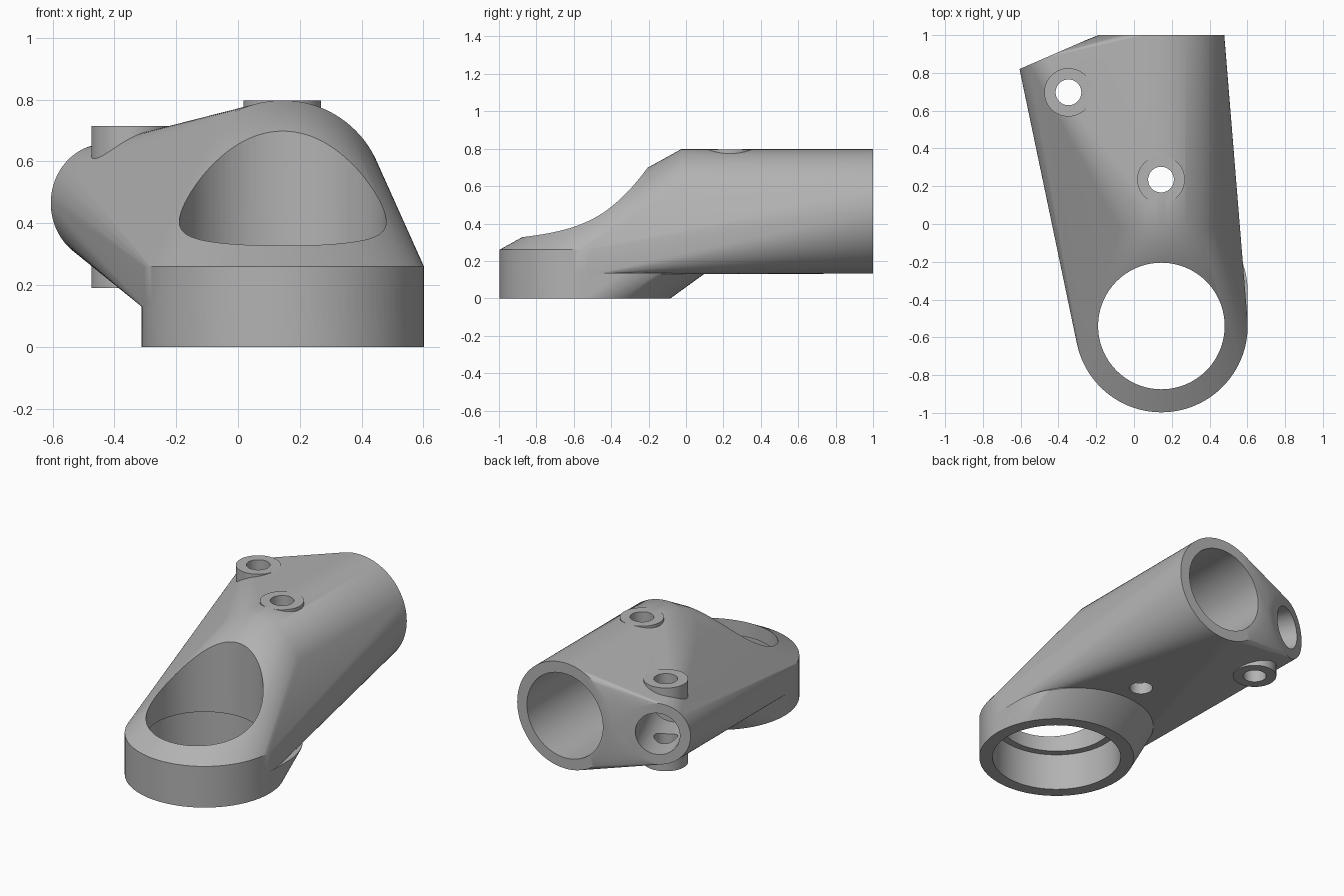
import bpy, bmesh, math
from mathutils import Vector, Matrix

cube = bpy.data.objects.get("Cube")
if cube:
    bpy.data.objects.remove(cube, do_unlink=True)

SIDES = 96
Z = Vector((0, 0, 1))
Y = Vector((0, 1, 0))
ring = Vector((0.145, -0.54, 0))      # clamp ring axis
tube = Vector((0.145, 1.0, 0.465))    # rear centre of the main socket
tilt = math.radians(23.5)
side_axis = Vector((-math.sin(tilt), math.cos(tilt), 0))
side = Vector((-0.43, 0.897, 0.465))  # rear centre of the small socket
side_boss = Vector((-0.347, 0.697, 0))
top_boss = Vector((0.143, 0.235, 0))


def circle(centre, axis, radius):
    """Points of a circle around an axis."""
    rot = axis.to_track_quat('Z', 'Y').to_matrix()
    steps = [2 * math.pi * i / SIDES for i in range(SIDES)]
    return [centre + rot @ Vector((math.cos(a), math.sin(a), 0)) * radius for a in steps]


def hull(name, points):
    """Convex solid wrapped around points."""
    bm = bmesh.new()
    for p in points:
        bm.verts.new(p)
    bmesh.ops.remove_doubles(bm, verts=bm.verts, dist=1e-5)
    bmesh.ops.convex_hull(bm, input=bm.verts)
    loose = [v for v in bm.verts if not v.link_faces]
    bmesh.ops.delete(bm, geom=loose, context='VERTS')
    bmesh.ops.recalc_face_normals(bm, faces=bm.faces)
    mesh = bpy.data.meshes.new(name)
    bm.to_mesh(mesh)
    bm.free()
    obj = bpy.data.objects.new(name, mesh)
    bpy.context.collection.objects.link(obj)
    return obj


def rod(name, start, end, radius):
    axis = (end - start).normalized()
    return hull(name, circle(start, axis, radius) + circle(end, axis, radius))


def combine(target, tool, operation):
    """Apply a boolean and discard the tool."""
    mod = target.modifiers.new(tool.name, 'BOOLEAN')
    mod.operation = operation
    mod.solver = 'EXACT'
    mod.object = tool
    bpy.context.view_layer.objects.active = target
    bpy.ops.object.modifier_apply(modifier=mod.name)
    bpy.data.objects.remove(tool, do_unlink=True)


# Body wrapped around the ring, main socket and tilted small socket
body = hull("bracket_body",
            circle(ring + Z * 0.13, Z, 0.457) + circle(ring + Z * 0.26, Z, 0.457)
            + circle(tube, Y, 0.333) + circle(tube - Y * 1.025, Y, 0.333)
            + circle(side, side_axis, 0.192) + circle(side - side_axis * 0.35, side_axis, 0.192))

# Ring foot with a sloping back
shift = ring + Y * 0.18
foot = hull("ring_foot", circle(ring, Z, 0.457) + circle(ring + Z * 0.135, Z, 0.457)
            + circle(shift + Z * 0.13, Z, 0.457) + circle(shift + Z * 0.135, Z, 0.457))
combine(body, foot, 'UNION')

# Screw bosses
combine(body, rod("side_boss", side_boss + Z * 0.19, side_boss + Z * 0.715, 0.128), 'UNION')
combine(body, rod("top_boss", top_boss + Z * 0.6, top_boss + Z * 0.797, 0.126), 'UNION')

# Ring opening and its wider seat, sockets and screw holes
cutters = [
    rod("ring_hole", ring - Z * 0.1, ring + Z, 0.335),
    rod("ring_seat", ring - Z * 0.1, ring + Z * 0.235, 0.379),
    rod("main_socket", tube - Y, tube + Y * 0.1, 0.265),
    rod("small_socket", side - side_axis * 0.45, side + side_axis * 0.1, 0.13),
    rod("side_screw_hole", side_boss - Z * 0.1, side_boss + Z, 0.068),
    rod("top_screw_hole", top_boss - Z * 0.1, top_boss + Z, 0.068),
]
for cutter in cutters:
    combine(body, cutter, 'DIFFERENCE')

# Plain grey finish
grey = bpy.data.materials.new("plain_grey")
grey.use_nodes = True
colour = (0.45, 0.45, 0.45, 1)
grey.diffuse_color = colour
grey.node_tree.nodes["Principled BSDF"].inputs["Base Color"].default_value = colour
body.data.materials.clear()
body.data.materials.append(grey)
for face in body.data.polygons:
    face.material_index = 0

bpy.ops.object.select_all(action='DESELECT')
body.select_set(True)
bpy.context.view_layer.objects.active = body
bpy.ops.object.shade_smooth_by_angle(angle=math.radians(30))
